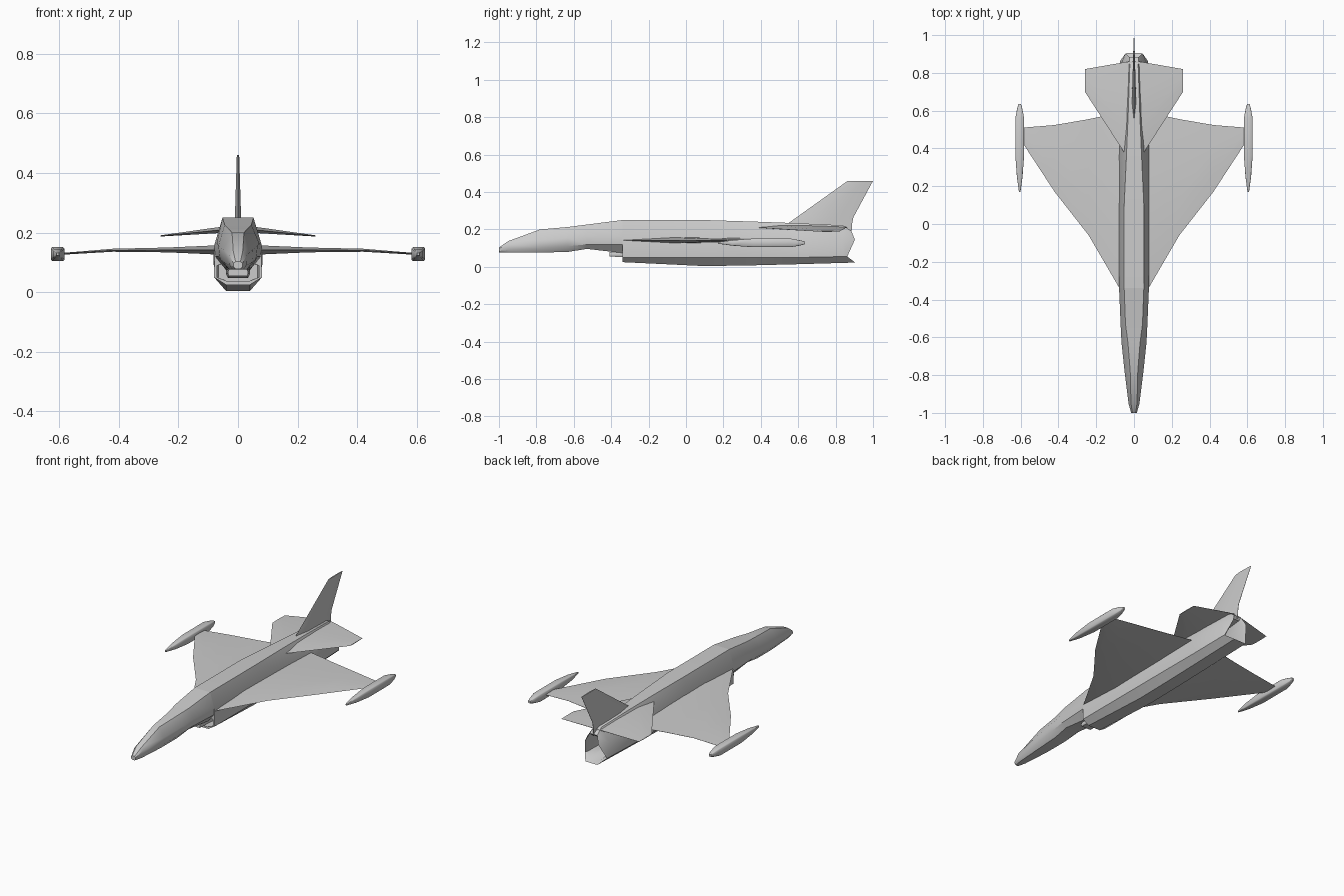
import bpy, bmesh, math


def loft(name, rings, angle=35, cap_start=True, cap_end=True):
    """Skin a list of equal-length closed rings."""
    bm = bmesh.new()
    vs = [[bm.verts.new(p) for p in r] for r in rings]
    n = len(vs[0])
    for a, b in zip(vs, vs[1:]):
        for i in range(n):
            j = (i + 1) % n
            bm.faces.new((a[i], a[j], b[j], b[i]))
    if cap_start:
        bm.faces.new(vs[0])
    if cap_end:
        bm.faces.new(vs[-1])
    bmesh.ops.recalc_face_normals(bm, faces=bm.faces)
    me = bpy.data.meshes.new(name)
    bm.to_mesh(me)
    bm.free()
    ob = bpy.data.objects.new(name, me)
    bpy.context.collection.objects.link(ob)
    bpy.ops.object.select_all(action='DESELECT')
    ob.select_set(True)
    bpy.context.view_layer.objects.active = ob
    bpy.ops.object.shade_smooth_by_angle(angle=math.radians(angle))
    return ob


def section(y, *wz):
    """Eight-sided body section from (width, height) pairs; y may vary per pair."""
    pairs = list(zip(wz[::2], wz[1::2]))
    ys = y if isinstance(y, tuple) else (y,) * len(pairs)
    right = [(w, yy, z) for (w, z), yy in zip(pairs, ys)]
    return right + [(-x, yy, z) for x, yy, z in reversed(right)]


def surface(name, stations, place):
    """Thin aerofoil: stations are (span, leading y, trailing y, offset, half thickness)."""
    rings = []
    for s, a, b, o, t in stations:
        prof = [(0, 0), (.3, 1), (.7, .7), (1, .08), (1, -.08), (.7, -.7), (.3, -1)]
        rings.append([place(s, a + (b - a) * u, o + t * v) for u, v in prof])
    return loft(name, rings)


# forward fuselage with canopy
loft("forward_fuselage", [
    section(-1.00, .008, .103, .015, .097, .015, .085, .008, .078),
    section(-.95, .016, .138, .029, .125, .028, .09, .018, .076),
    section(-.78, .020, .200, .050, .143, .047, .10, .030, .076),
    section(-.63, .032, .213, .066, .155, .060, .11, .035, .080),
    section(-.53, .045, .226, .071, .165, .066, .12, .040, .096),
    section(-.34, .052, .250, .079, .160, .076, .12, .040, .074),
], cap_end=False)

# main fuselage, from hollow intake to hollow nozzle
loft("main_fuselage", [
    section(-.12, .050, .095, .066, .090, .066, .050, .034, .036),
    section(-.34, .052, .095, .070, .090, .070, .050, .034, .036),
    section(-.34, .052, .250, .079, .160, .080, .050, .040, .025),
    section(.10, .052, .250, .083, .140, .080, .050, .040, .004),
    section(.36, .040, .242, .083, .140, .080, .050, .040, .008),
    section(.60, .030, .233, .080, .140, .079, .050, .040, .014),
    section(.84, .022, .222, .072, .145, .076, .055, .040, .021),
    section((.885, .903, .862, .905), .025, .19, .045, .145, .074, .055, .040, .023),
    section((.87, .885, .85, .885), .020, .175, .038, .14, .062, .058, .034, .032),
    section(.74, .020, .16, .034, .13, .045, .07, .03, .05),
])

# splitter under the belly at the intake
loft("intake_splitter", [
    section(-.41, .030, .078, .034, .068, .034, .062, .030, .055),
    section(-.22, .036, .090, .040, .075, .040, .060, .034, .048),
])

for side, sx in (("right", 1), ("left", -1)):
    flat = lambda s, y, z: (sx * s, y, z)
    # delta wing
    surface(side + "_wing", [
        (.05, -.39, .59, .142, .017), (.08, -.335, .587, .142, .015),
        (.17, -.18, .57, .142, .011), (.24, -.06, .555, .142, .008),
        (.42, .17, .524, .141, .005), (.59, .43, .51, .129, .003)], flat)
    # tailplane
    surface(side + "_tailplane", [
        (0, .31, .863, .213, .012), (.04, .36, .858, .211, .011),
        (.26, .70, .82, .189, .002)], flat)
    # wing tip pod
    pod = [(.17, .004), (.25, .015), (.36, .023), (.56, .023), (.61, .014), (.635, .007)]
    loft(side + "_tip_pod", [
        [(sx * .605 + r * u, y, .128 + r * v)
         for u, v in ((1, .8), (.8, 1), (-.8, 1), (-1, .8), (-1, -.8), (-.8, -1), (.8, -1), (1, -.8))]
        for y, r in pod], angle=50)

# vertical fin
surface("tail_fin", [
    (.18, .48, .885, 0, .012), (.235, .55, .889, 0, .011),
    (.265, .592, .895, 0, .010), (.46, .865, 1.0, 0, .004)],
    lambda s, y, o: (o, y, s))
